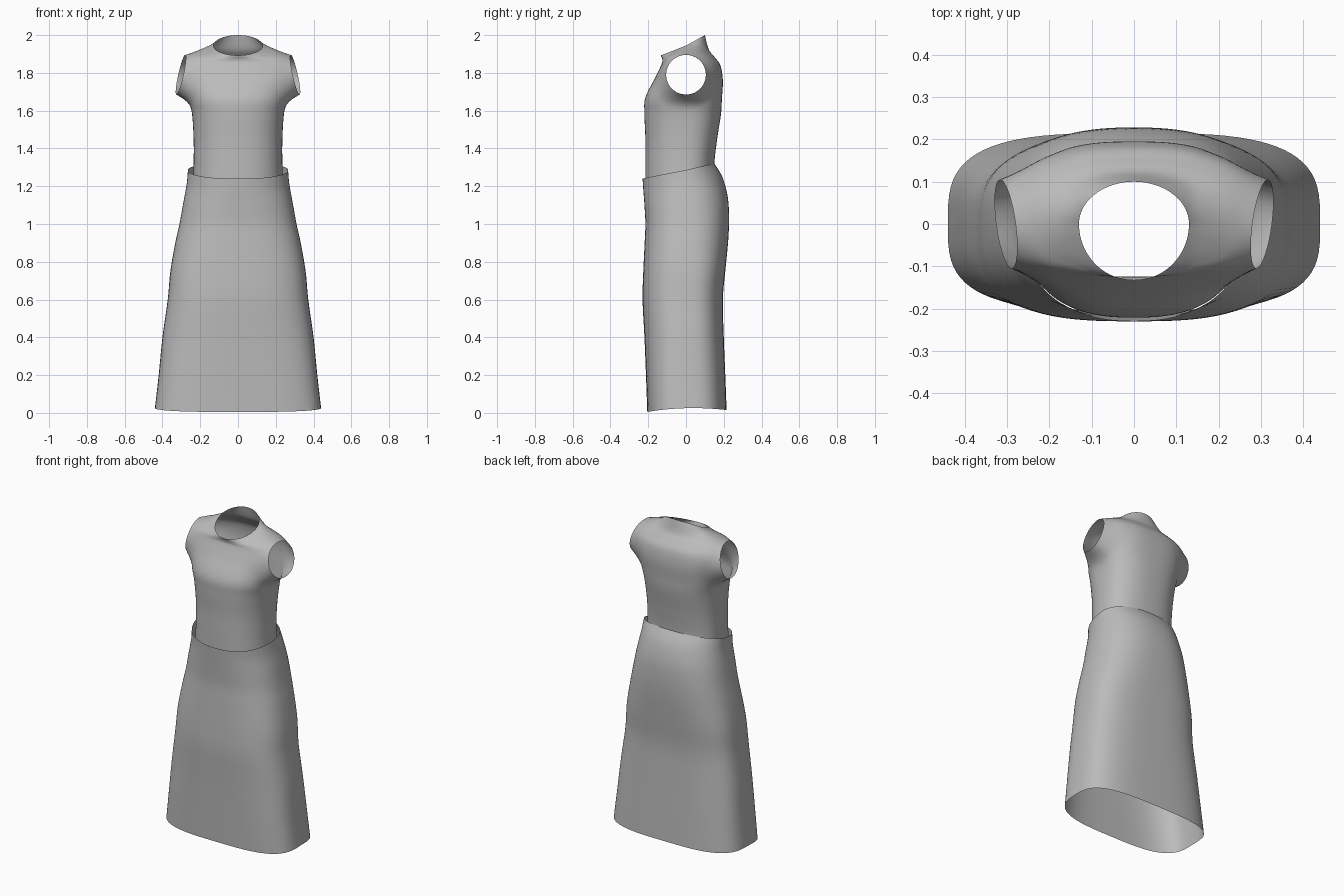
import bpy, bmesh, math
from mathutils import Vector

cube = bpy.data.objects.get("Cube")
if cube:
    bpy.data.objects.remove(cube, do_unlink=True)

# One plain cloth colour
cloth = bpy.data.materials.new("grey cloth")
cloth.use_nodes = True
GREY = (0.5, 0.5, 0.5, 1)
cloth.diffuse_color = GREY
cloth.node_tree.nodes["Principled BSDF"].inputs["Base Color"].default_value = GREY

COLUMNS = 80


def spline(rows, steps):
    """Smoothly interpolate table rows (Catmull-Rom)."""
    last = len(rows) - 1
    result = []
    for i in range(last):
        a, b, c, d = (rows[max(0, min(last, i + k))] for k in (-1, 0, 1, 2))
        for s in range(steps):
            t = s / steps
            result.append([
                q + t / 2 * (r - p + t * (2 * p - 5 * q + 4 * r - u + t * (3 * (q - r) + u - p)))
                for p, q, r, u in zip(a, b, c, d)])
    result.append(rows[last])
    return result


def signed_power(value, power):
    return math.copysign(abs(value) ** power, value)


def ring_point(row, column):
    """Point on a rounded ring whose height varies from front to back."""
    width, front, back, z_front, z_side, z_back, roundness = row
    angle = math.tau * column / COLUMNS
    x = signed_power(math.cos(angle), 2 / roundness)
    s = signed_power(math.sin(angle), 2 / roundness)
    y = s * back if s > 0 else -s * front
    z = z_side + (z_back - z_front) / 2 * s + ((z_back + z_front) / 2 - z_side) * s * s
    return Vector((x * width, y, z))


def loft(rows, steps):
    bm = bmesh.new()
    rings = [[bm.verts.new(ring_point(row, c)) for c in range(COLUMNS)]
             for row in spline(rows, steps)]
    for low, high in zip(rings, rings[1:]):
        for c in range(COLUMNS):
            n = (c + 1) % COLUMNS
            bm.faces.new((low[c], low[n], high[n], high[c]))
    return bm


def finish(bm, name):
    mesh = bpy.data.meshes.new(name)
    bm.to_mesh(mesh)
    bm.free()
    mesh.materials.append(cloth)
    mesh.polygons.foreach_set("use_smooth", [True] * len(mesh.polygons))
    obj = bpy.data.objects.new(name, mesh)
    bpy.context.collection.objects.link(obj)
    return obj


# Rows: half width, front y, back y, front z, side z, back z, roundness
SKIRT = [
    (.44, -.205, .215, .005, .025, .015, 3.3),
    (.42, -.212, .208, .2, .2, .2, 3.2),
    (.4, -.22, .2, .4, .4, .4, 3),
    (.372, -.23, .195, .6, .6, .6, 2.9),
    (.358, -.226, .21, .75, .75, .77, 2.8),
    (.332, -.219, .224, .9, .9, .92, 2.6),
    (.31, -.215, .228, 1, 1, 1.04, 2.5),
    (.29, -.22, .22, 1.1, 1.11, 1.15, 2.4),
    (.272, -.226, .192, 1.18, 1.21, 1.25, 2.3),
    (.265, -.23, .15, 1.24, 1.285, 1.32, 2.3),
]
BODICE = [
    (.24, -.215, .15, 1.2, 1.2, 1.2, 2.4),
    (.235, -.215, .15, 1.32, 1.32, 1.32, 2.4),
    (.235, -.215, .165, 1.45, 1.45, 1.45, 2.4),
    (.243, -.22, .185, 1.58, 1.58, 1.58, 2.5),
    (.26, -.215, .19, 1.67, 1.66, 1.66, 2.6),
    (.28, -.16, .195, 1.78, 1.78, 1.76, 2.7),
    (.285, -.128, .182, 1.85, 1.85, 1.84, 2.6),
    (.25, -.125, .15, 1.87, 1.893, 1.885, 2.4),
    (.19, -.128, .12, 1.88, 1.916, 1.925, 2.2),
    (.13, -.133, .1, 1.893, 1.945, 2, 2),
]

# Skirt
finish(loft(SKIRT, 5), "skirt")

# Bodice with flared armholes
HOLE_Z, HOLE_R, REACH = 1.79, .105, .075
bm = loft(BODICE, 6)


def hole_distance(v):
    return math.hypot(v.co.y, v.co.z - HOLE_Z)


def rim_x(y, z):
    return .303 - .22 * (z - HOLE_Z) + .13 * y


cut = [v for v in bm.verts if abs(v.co.x) > .15 and hole_distance(v) < HOLE_R]
bmesh.ops.delete(bm, geom=cut, context='VERTS')

# Drop stray corners so that each armhole edge is one clean loop
stray = [f for f in bm.faces if sum(e.is_boundary for e in f.edges) > 1
         and abs(f.calc_center_median().x) > .15 and f.calc_center_median().z > 1.5]
bmesh.ops.delete(bm, geom=stray, context='FACES')

rim, near = [], []
for v in bm.verts:
    if abs(v.co.x) < .14 or v.co.z < 1.5:
        continue
    if v.is_boundary:
        rim.append(v)
    elif hole_distance(v) < HOLE_R + REACH:
        near.append(v)

# Pull the surrounding cloth outwards, then round off the rim
for v in near:
    fade = max(0, 1 - (hole_distance(v) - HOLE_R) / REACH) ** 2
    side = math.copysign(1, v.co.x)
    gap = rim_x(v.co.y, v.co.z) - abs(v.co.x)
    v.co.x += side * max(0, gap) * fade * .6
for v in rim:
    scale = HOLE_R / hole_distance(v)
    y, z = v.co.y * scale, HOLE_Z + (v.co.z - HOLE_Z) * scale
    v.co = (math.copysign(rim_x(y, z), v.co.x), y, z)
for _ in range(6):
    bmesh.ops.smooth_vert(bm, verts=near, factor=.5,
                          use_axis_x=True, use_axis_y=True, use_axis_z=True)
finish(bm, "bodice")
